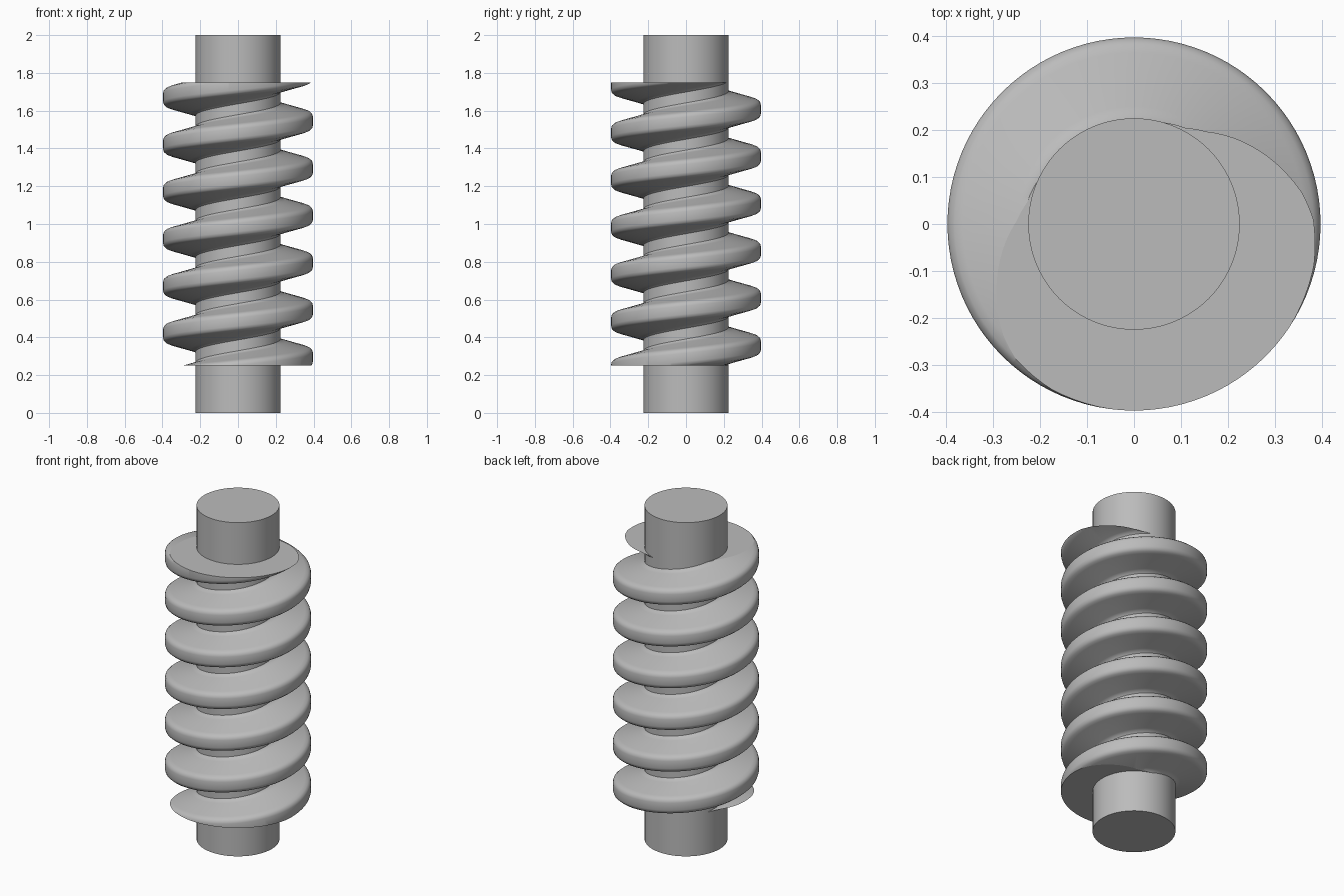
import bpy
import bmesh
import math
from mathutils import Vector

cube = bpy.data.objects.get("Cube")
if cube:
    bpy.data.objects.remove(cube, do_unlink=True)

SEGMENTS = 96            # steps per turn
PITCH = 0.25
CREST_HEIGHT = 0.295     # height of the first crest on the +x side
THREAD_BOTTOM, THREAD_TOP = 0.25, 1.75
SHAFT_RADIUS, SHAFT_LENGTH = 0.225, 2.0

steel = bpy.data.materials.new("grey steel")
steel.use_nodes = True
GREY = (0.5, 0.5, 0.5, 1)
steel.diffuse_color = GREY
steel.node_tree.nodes["Principled BSDF"].inputs["Base Color"].default_value = GREY


def finish(name, bm, sharp_angle=math.radians(40)):
    """Smooth the curved faces, keep hard edges and make the object."""
    bmesh.ops.recalc_face_normals(bm, faces=bm.faces)
    for face in bm.faces:
        face.smooth = len(face.verts) <= 4
    for edge in bm.edges:
        on_cap = any(not f.smooth for f in edge.link_faces)
        edge.smooth = not on_cap and edge.calc_face_angle(0) < sharp_angle
    mesh = bpy.data.meshes.new(name)
    bm.to_mesh(mesh)
    bm.free()
    mesh.materials.append(steel)
    obj = bpy.data.objects.new(name, mesh)
    bpy.context.collection.objects.link(obj)
    return obj


# Shaft
bm = bmesh.new()
bmesh.ops.create_cone(bm, cap_ends=True, segments=SEGMENTS, radius1=SHAFT_RADIUS,
                      radius2=SHAFT_RADIUS, depth=SHAFT_LENGTH)
bmesh.ops.translate(bm, verts=bm.verts, vec=(0, 0, SHAFT_LENGTH / 2))
finish("shaft", bm)

# Thread section: radius and half width, filleted at root and crest
half = [(0.2, 0.1), (0.222, 0.1), (0.232, 0.088), (0.25, 0.081), (0.365, 0.052),
        (0.382, 0.046), (0.393, 0.036), (0.397, 0.022)]
section = half + [(r, -w) for r, w in reversed(half)]

# Sweep the section along a right-handed helix
bm = bmesh.new()
rings = []
for step in range(-SEGMENTS, 7 * SEGMENTS + 1):
    turn = step / SEGMENTS
    a = turn * math.tau
    z = CREST_HEIGHT + turn * PITCH
    rings.append([bm.verts.new((r * math.cos(a), r * math.sin(a), z + w))
                  for r, w in section])
for lower, upper in zip(rings, rings[1:]):
    for i in range(len(section)):
        bm.faces.new((lower[i - 1], lower[i], upper[i], upper[i - 1]))

# Trim both ends of the thread flat
for height, direction in ((THREAD_BOTTOM, -1), (THREAD_TOP, 1)):
    bmesh.ops.bisect_plane(bm, geom=bm.verts[:] + bm.edges[:] + bm.faces[:],
                           plane_co=Vector((0, 0, height)),
                           plane_no=Vector((0, 0, direction)), clear_outer=True)
    rim = [e for e in bm.edges if e.is_boundary
           and all(abs(v.co.z - height) < 1e-4 for v in e.verts)]
    bmesh.ops.holes_fill(bm, edges=rim, sides=0)

# Bisecting leaves a few five-sided flank faces, so split those
ngons = [f for f in bm.faces if 4 < len(f.verts) < 12]
bmesh.ops.triangulate(bm, faces=ngons)
finish("worm_thread", bm)
